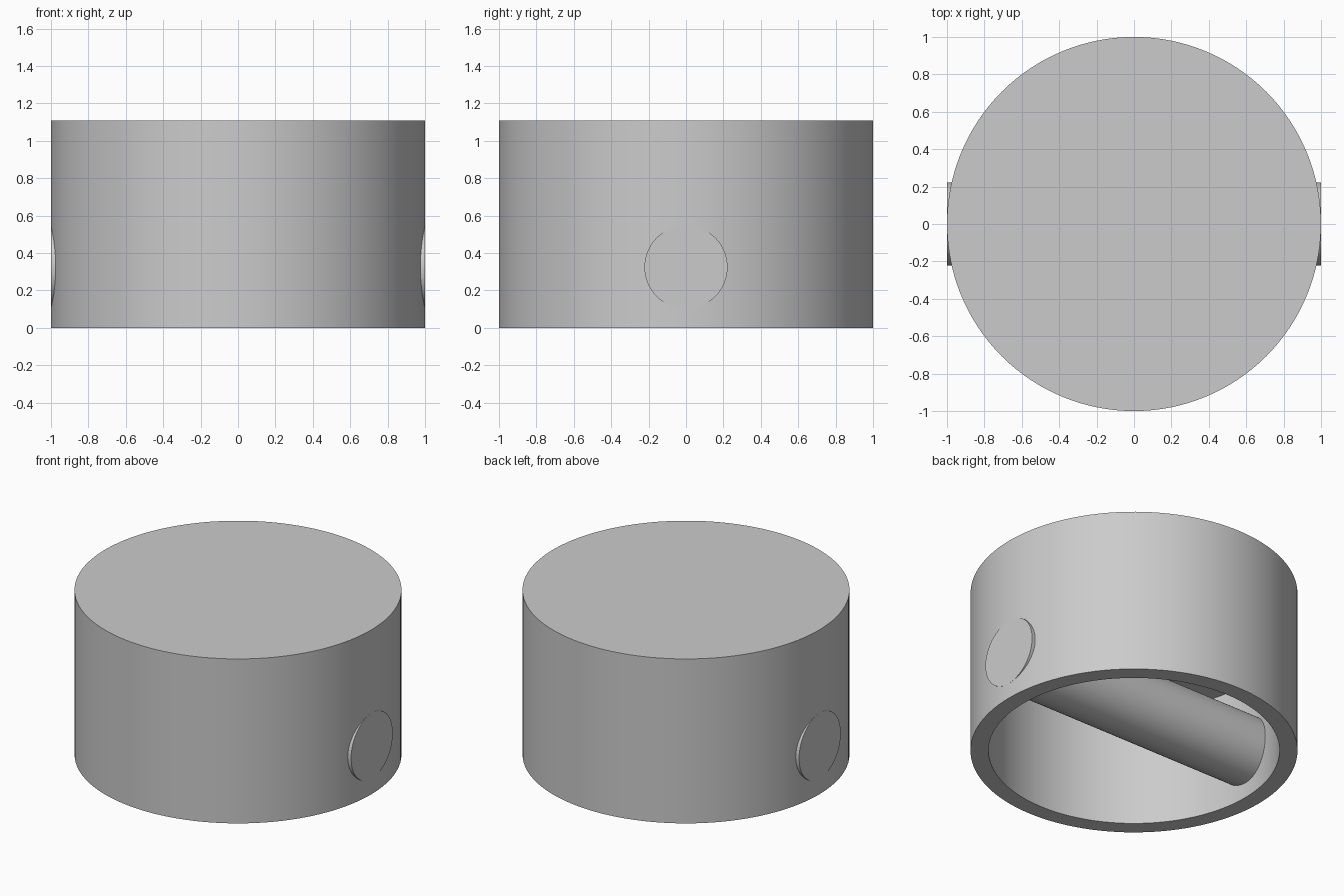
import bpy, bmesh, math
from mathutils import Matrix, Vector

cube = bpy.data.objects.get("Cube")
if cube:
    bpy.data.objects.remove(cube, do_unlink=True)

SEGMENTS = 128
RADIUS, BORE, HEIGHT, CEILING = 1.0, 0.89, 1.11, 0.80
PIN_RADIUS, PIN_Z = 0.222, 0.325

metal = bpy.data.materials.new("grey metal")
metal.use_nodes = True
metal.diffuse_color = (0.6, 0.6, 0.6, 1)
metal.node_tree.nodes["Principled BSDF"].inputs["Base Color"].default_value = (0.6, 0.6, 0.6, 1)


def lathe(name, profile, matrix=Matrix()):
    """Revolve a closed (radius, height) profile about z, then place it."""
    bm = bmesh.new()
    verts = [bm.verts.new((r, 0, z)) for r, z in profile]
    edges = [bm.edges.new(pair) for pair in zip(verts, verts[1:])]
    bmesh.ops.spin(bm, geom=verts + edges, cent=(0, 0, 0), axis=(0, 0, 1),
                   angle=math.tau, steps=SEGMENTS)
    bmesh.ops.remove_doubles(bm, verts=bm.verts, dist=0.0001)
    bmesh.ops.recalc_face_normals(bm, faces=bm.faces)
    bm.transform(matrix)
    mesh = bpy.data.meshes.new(name)
    bm.to_mesh(mesh)
    bm.free()
    mesh.materials.append(metal)
    obj = bpy.data.objects.new(name, mesh)
    bpy.context.collection.objects.link(obj)
    bpy.ops.object.select_all(action="DESELECT")
    obj.select_set(True)
    bpy.context.view_layer.objects.active = obj
    bpy.ops.object.shade_smooth_by_angle(angle=math.radians(30))
    return obj


# Hollow piston: solid crown, skirt open underneath
lathe("piston_body", [(0, HEIGHT), (RADIUS, HEIGHT), (RADIUS, 0),
                      (BORE, 0), (BORE, CEILING), (0, CEILING)])

# Cross pin running through both sides of the skirt
place = Matrix.Translation(Vector((0, 0, PIN_Z))) @ Matrix.Rotation(math.pi / 2, 4, "Y")
lathe("cross_pin", [(0, RADIUS), (PIN_RADIUS, RADIUS),
                    (PIN_RADIUS, -RADIUS), (0, -RADIUS)], place)
